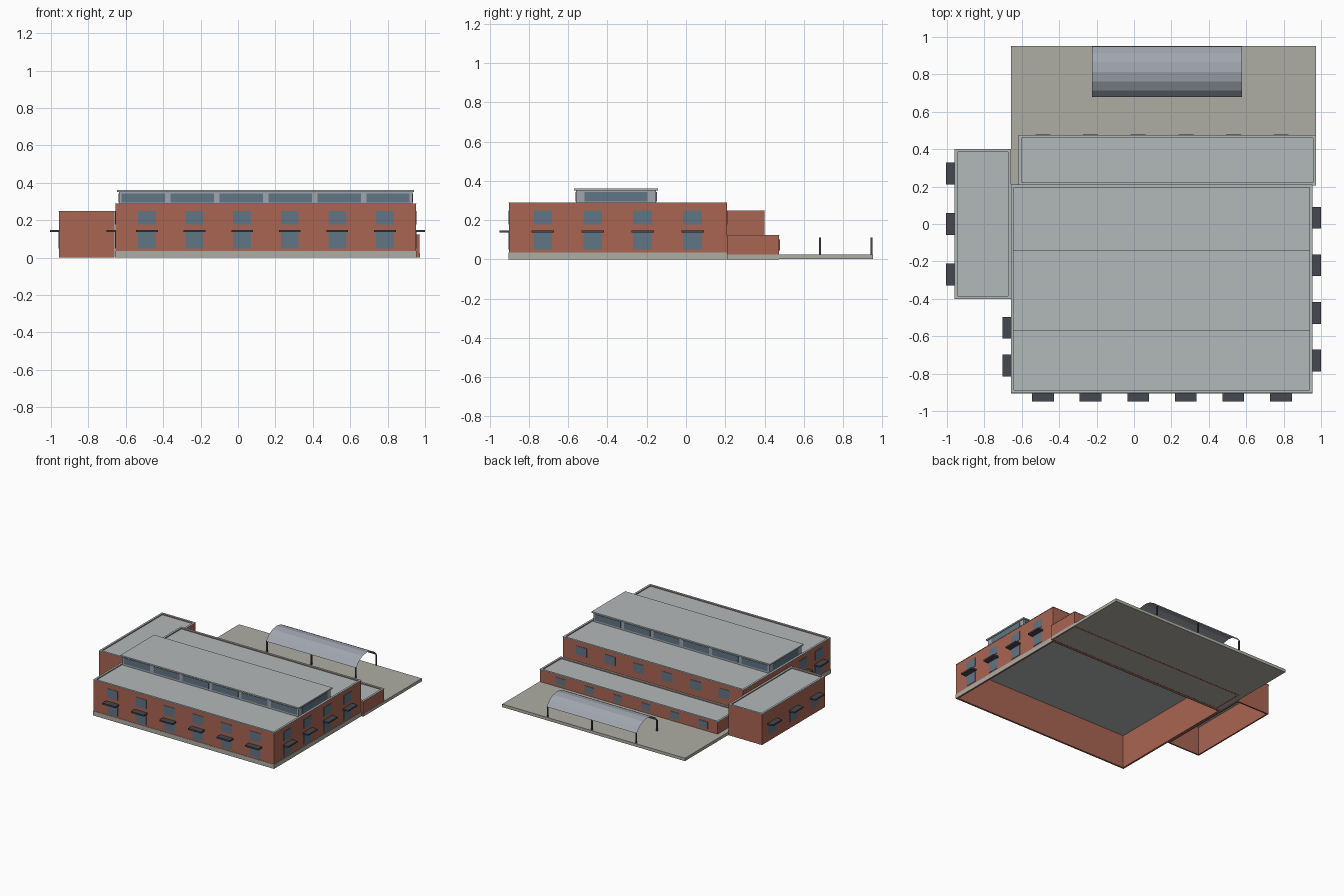
import bpy, bmesh, math

if "Cube" in bpy.data.objects:
    bpy.data.objects.remove(bpy.data.objects["Cube"])

def mat(name, c):
    m = bpy.data.materials.new(name)
    m.diffuse_color = (*c, 1)
    m.use_nodes = True
    m.node_tree.nodes["Principled BSDF"].inputs["Base Color"].default_value = m.diffuse_color
    return m

BRICK = mat("brick", (0.40, 0.13, 0.085))
CONC = mat("concrete", (0.43, 0.42, 0.37))
ROOF = mat("roofing", (0.45, 0.48, 0.48))
GLASS = mat("glass", (0.12, 0.18, 0.24))
DARK = mat("dark_metal", (0.06, 0.065, 0.08))
METAL = mat("light_metal", (0.35, 0.38, 0.43))

def finish(name, bm, m):
    me = bpy.data.meshes.new(name)
    bm.to_mesh(me)
    bm.free()
    me.materials.append(m)
    ob = bpy.data.objects.new(name, me)
    bpy.context.collection.objects.link(ob)
    return ob

def box(name, x0, x1, y0, y1, z0, z1, m):
    bm = bmesh.new()
    bmesh.ops.create_cube(bm, size=1)
    for v in bm.verts:
        v.co = ((x0 + x1) / 2 + v.co.x * (x1 - x0),
                (y0 + y1) / 2 + v.co.y * (y1 - y0),
                (z0 + z1) / 2 + v.co.z * (z1 - z0))
    return finish(name, bm, m)

def ring(name, x0, x1, y0, y1, z0, z1, t, m):
    """Rectangular hollow wall, open above and below."""
    bm = bmesh.new()
    loops = []
    for d, z in ((0, z0), (0, z1), (t, z1), (t, z0)):
        loops.append([bm.verts.new(p) for p in (
            (x0 + d, y0 + d, z), (x1 - d, y0 + d, z), (x1 - d, y1 - d, z), (x0 + d, y1 - d, z))])
    for k in range(4):
        a, b = loops[k], loops[(k + 1) % 4]
        for i in range(4):
            j = (i + 1) % 4
            bm.faces.new((a[i], a[j], b[j], b[i]))
    return finish(name, bm, m)

def block(name, x0, x1, y0, y1, h):
    """Brick shell with a sunken flat roof and a thin coping."""
    t = 0.012
    ring(name + "_walls", x0, x1, y0, y1, 0, h - 0.004, t, BRICK)
    ring(name + "_coping", x0 - 0.002, x1 + 0.002, y0 - 0.002, y1 + 0.002, h - 0.004, h, t + 0.004, ROOF)
    box(name + "_roof", x0 + t, x1 - t, y0 + t, y1 - t, h - 0.02, h - 0.01, ROOF)

def on_wall(name, side, wall, c, w, z0, z1, out, m):
    """Box fixed to a wall: side is the outward direction, c the position along it."""
    axis, s = side
    a, b = sorted((wall - s * 0.003, wall + s * out))
    if axis == "x":
        box(name, a, b, c - w / 2, c + w / 2, z0, z1, m)
    else:
        box(name, c - w / 2, c + w / 2, a, b, z0, z1, m)

def bay(side, wall, c, upper=True):
    on_wall("lower_window", side, wall, c, 0.096, 0.05, 0.137, 0.003, GLASS)
    on_wall("window_canopy", side, wall, c, 0.116, 0.136, 0.148, 0.048, DARK)
    if upper:
        on_wall("upper_window", side, wall, c, 0.096, 0.178, 0.25, 0.003, GLASS)

# Main hall, side wing, rear lean-to
block("main_hall", -0.655, 0.952, -0.902, 0.208, 0.29)
block("side_wing", -0.957, -0.66, -0.4, 0.4, 0.25)
block("rear_wing", -0.615, 0.97, 0.209, 0.475, 0.125)
ring("main_plinth", -0.658, 0.955, -0.905, 0.209, 0, 0.036, 0.004, CONC)

# Rear yard slab
box("yard_slab", -0.657, 0.972, 0.21, 0.952, 0.001, 0.025, CONC)

# Window bays
FRONT_X = [-0.487 + 0.2546 * i for i in range(6)]
for x in FRONT_X:
    bay(("y", -1), -0.902, x)
    on_wall("rear_upper_window", ("y", 1), 0.208, x, 0.096, 0.178, 0.25, 0.003, GLASS)
    on_wall("rear_wing_window", ("y", 1), 0.475, x, 0.08, 0.045, 0.1, 0.003, GLASS)
for i in range(4):
    bay(("x", 1), 0.952, -0.73 + 0.2546 * i)
for y in (-0.757, -0.555):
    bay(("x", -1), -0.655, y)
for y in (-0.27, 0, 0.27):
    bay(("x", -1), -0.957, y, upper=False)

# Clerestory lantern on the main roof
CX0, CX1, CY0, CY1 = -0.637, 0.933, -0.56, -0.152
ring("clerestory_walls", CX0, CX1, CY0, CY1, 0.278, 0.352, 0.012, METAL)
box("clerestory_roof", -0.648, 0.942, -0.571, -0.143, 0.35, 0.361, ROOF)
step = (CX1 - CX0) / 6
for i in range(6):
    c = CX0 + step * (i + 0.5)
    for s, y in ((-1, CY0), (1, CY1)):
        on_wall("clerestory_glass", ("y", s), y, c, step - 0.03, 0.294, 0.343, 0.003, GLASS)
for s, x in ((-1, CX0), (1, CX1)):
    on_wall("clerestory_end_glass", ("x", s), x, (CY0 + CY1) / 2, 0.32, 0.294, 0.343, 0.003, GLASS)

# Barrel-vaulted yard shelter: one thin curved sheet
SX0, SX1, SY0, SY1, EAVE = -0.225, 0.578, 0.678, 0.95, 0.108
half = math.radians(57)
R = (SY1 - SY0) / 2 / math.sin(half)
bm = bmesh.new()
rows = []
for i in range(7):
    a = -half + 2 * half * i / 6
    y = (SY0 + SY1) / 2 + R * math.sin(a)
    z = EAVE + R * (math.cos(a) - math.cos(half))
    rows.append([bm.verts.new((x, y, z)) for x in (SX0, SX1)])
for a, b in zip(rows, rows[1:]):
    bm.faces.new((a[0], a[1], b[1], b[0]))
finish("shelter_vault", bm, METAL)

# Shelter posts
for x in (SX0 + 0.007, (SX0 + SX1) / 2, SX1 - 0.007):
    for y in (SY0 + 0.005, SY1 - 0.005):
        box("shelter_post", x - 0.005, x + 0.005, y - 0.005, y + 0.005, 0.02, EAVE + 0.002, DARK)
